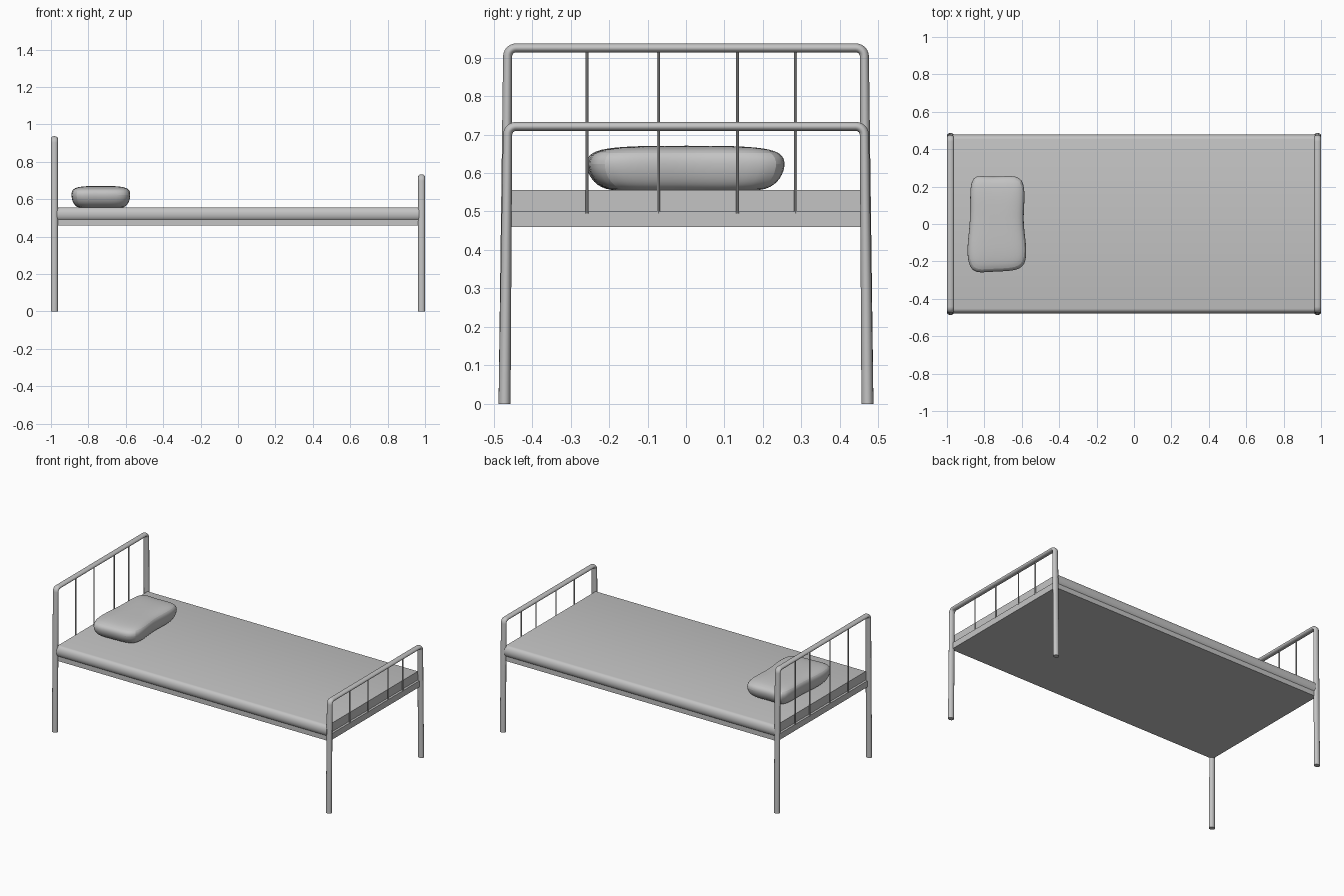
import bpy, bmesh, math
from mathutils import Vector

cube = bpy.data.objects.get("Cube")
if cube:
    bpy.data.objects.remove(cube, do_unlink=True)

grey = bpy.data.materials.new("plain grey")
grey.use_nodes = True
GREY = (0.55, 0.55, 0.55, 1)
grey.diffuse_color = GREY
grey.node_tree.nodes["Principled BSDF"].inputs["Base Color"].default_value = GREY


def finish(name, bm, smooth=True):
    bmesh.ops.recalc_face_normals(bm, faces=bm.faces)
    mesh = bpy.data.meshes.new(name)
    bm.to_mesh(mesh)
    bm.free()
    mesh.materials.append(grey)
    obj = bpy.data.objects.new(name, mesh)
    bpy.context.collection.objects.link(obj)
    if smooth:
        bpy.ops.object.select_all(action="DESELECT")
        obj.select_set(True)
        bpy.context.view_layer.objects.active = obj
        bpy.ops.object.shade_smooth_by_angle(angle=math.radians(40))
    return obj


def loft(name, rings):
    """Skin a list of closed rings and cap both ends."""
    bm = bmesh.new()
    loops = [[bm.verts.new(p) for p in ring] for ring in rings]
    n = len(loops[0])
    for a, b in zip(loops, loops[1:]):
        for i in range(n):
            j = (i + 1) % n
            bm.faces.new((a[i], a[j], b[j], b[i]))
    bm.faces.new(loops[0])
    bm.faces.new(loops[-1])
    return finish(name, bm)


def arch(name, x, height):
    """Bent tube with two slightly splayed, tapering legs."""
    top, side, bend = height - 0.012, 0.4635, 0.022
    half = [(0.4715, 0.0)]
    for k in range(7):
        a = k * math.pi / 12
        half.append((side - bend + bend * math.cos(a), top - bend + bend * math.sin(a)))
    path = half + [(-y, z) for y, z in reversed(half)]
    rings = []
    for i, (y, z) in enumerate(path):
        before, after = path[max(i - 1, 0)], path[min(i + 1, len(path) - 1)]
        t = Vector((0, after[0] - before[0], after[1] - before[1])).normalized()
        if z == 0:
            t = Vector((0, 0, 1 if i == 0 else -1))
        normal = Vector((0, t.z, -t.y))
        thick = 0.016 - 0.004 * z / top
        ring = []
        for s in range(14):
            a = s * math.tau / 14
            ring.append(Vector((x + 0.0185 * math.cos(a), y, z)) + normal * thick * math.sin(a))
        rings.append(ring)
    loft(name, rings)


def bar(name, x, y, z0, z1):
    ring = [(x + 0.004 * math.cos(k * math.tau / 8), y + 0.004 * math.sin(k * math.tau / 8))
            for k in range(8)]
    loft(name, [[(px, py, z) for px, py in ring] for z in (z0, z1)])


# Head and foot frames with their upright bars
for part, x, height in (("head", -0.9815, 0.937), ("foot", 0.9815, 0.733)):
    arch(part + "_frame", x, height)
    for i, y in enumerate((-0.257, -0.072, 0.134, 0.285)):
        bar(f"{part}_bar_{i + 1}", x, y, 0.495, height - 0.01)

# Bed base
bm = bmesh.new()
bmesh.ops.create_cube(bm, size=1)
bmesh.ops.scale(bm, vec=(1.965, 0.936, 0.04), verts=bm.verts)
bmesh.ops.translate(bm, vec=(0, 0, 0.48), verts=bm.verts)
finish("bed_base", bm, smooth=False)

# Mattress with rounded long sides
profile = []
for side in (1, -1):
    for k in range(11):
        a = -math.pi / 2 + k * math.pi / 10
        profile.append((side * (0.453 + 0.025 * math.cos(a)), 0.52 + side * 0.036 * math.sin(a)))
loft("mattress", [[(x, y, z) for y, z in profile] for x in (-0.968, 0.968)])

# Pillow: uneven outline stacked in layers, then subdivided
outline = [(-0.87, 0.265), (-0.77, 0.245), (-0.68, 0.255), (-0.59, 0.25),
           (-0.585, 0.13), (-0.597, 0.01), (-0.575, -0.12), (-0.58, -0.22),
           (-0.64, -0.25), (-0.77, -0.25), (-0.875, -0.265), (-0.895, -0.14),
           (-0.873, 0.0), (-0.875, 0.14)]
cx, cy = -0.735, 0.0
layers = [(0.553, 0.55), (0.554, 0.84), (0.585, 0.98), (0.625, 1.03), (0.655, 0.98),
          (0.667, 0.75), (0.671, 0.4)]
pillow = loft("pillow", [[(cx + (x - cx) * s, cy + (y - cy) * s, z) for x, y in outline]
                         for z, s in layers])
mod = pillow.modifiers.new("soften", "SUBSURF")
mod.levels = mod.render_levels = 2
